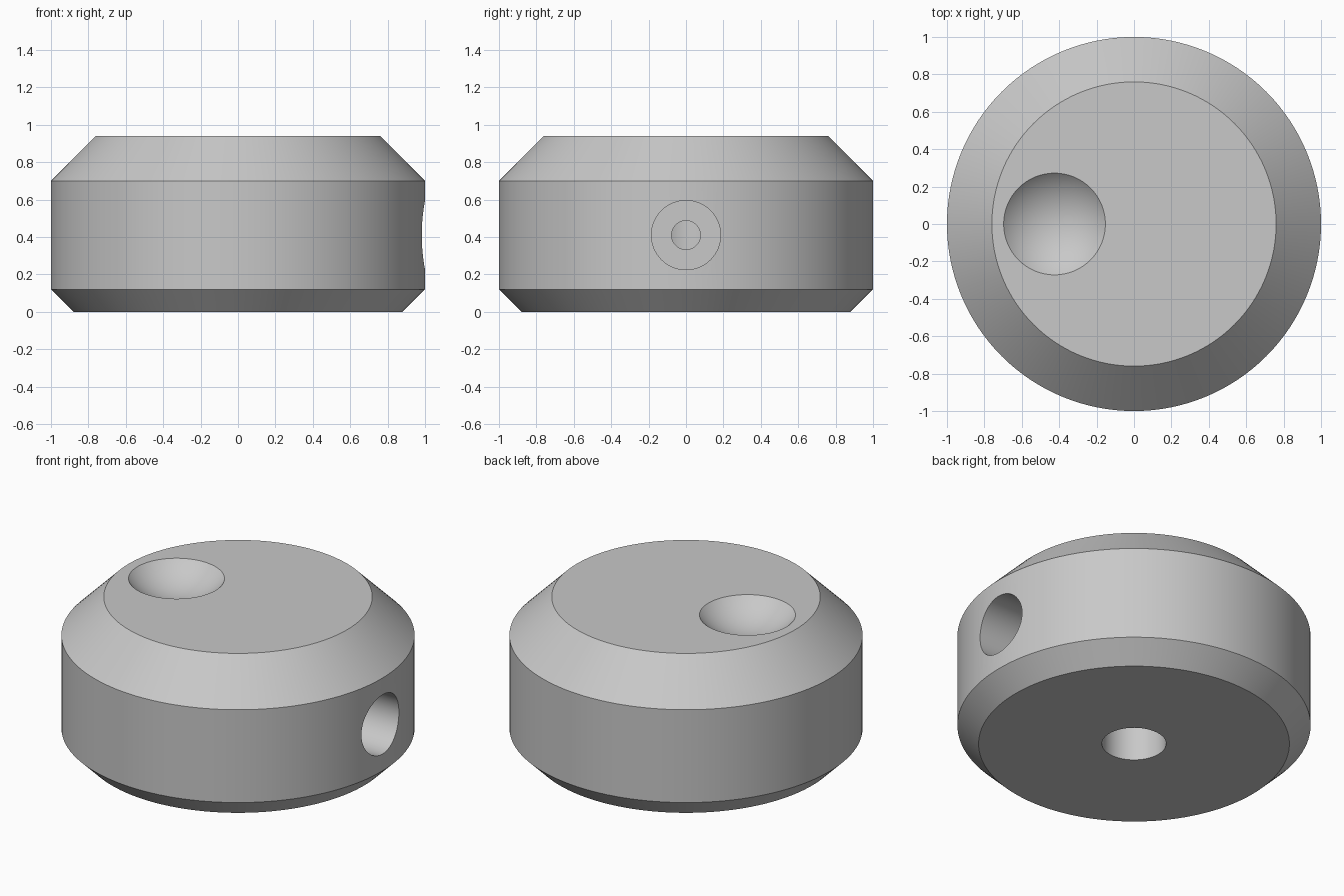
import bpy, bmesh, math
from mathutils import Vector

cube = bpy.data.objects.get("Cube")
if cube:
    bpy.data.objects.remove(cube, do_unlink=True)

grey = bpy.data.materials.new("satin grey")
grey.use_nodes = True
grey.diffuse_color = (0.58, 0.58, 0.58, 1)
grey.node_tree.nodes["Principled BSDF"].inputs["Base Color"].default_value = grey.diffuse_color


def lathe(name, profile, segments=128):
    """Spin a (radius, height) profile that starts and ends on the z axis."""
    bm = bmesh.new()
    verts = [bm.verts.new((r, 0, z)) for r, z in profile]
    edges = [bm.edges.new(pair) for pair in zip(verts, verts[1:])]
    bmesh.ops.spin(bm, geom=verts + edges, cent=(0, 0, 0), axis=(0, 0, 1),
                   angle=2 * math.pi, steps=segments, use_duplicate=False)
    bmesh.ops.remove_doubles(bm, verts=bm.verts, dist=1e-5)
    bmesh.ops.dissolve_limit(bm, angle_limit=0.001, verts=bm.verts, edges=bm.edges)
    bmesh.ops.recalc_face_normals(bm, faces=bm.faces)
    mesh = bpy.data.meshes.new(name)
    bm.to_mesh(mesh)
    bm.free()
    mesh.materials.append(grey)
    obj = bpy.data.objects.new(name, mesh)
    bpy.context.collection.objects.link(obj)
    return obj


def cylinder(name, radius, start, end):
    """Round cutter running from start to end."""
    start, end = Vector(start), Vector(end)
    axis = end - start
    obj = lathe(name, [(0, 0), (radius, 0), (radius, axis.length), (0, axis.length)], 64)
    obj.location = start
    obj.rotation_euler = axis.to_track_quat("Z", "Y").to_euler()
    return obj


# Chamfered knob body
height = 0.94
knob = lathe("knob_body", [(0, 0), (0.88, 0), (1, 0.12), (1, 0.70),
                           (0.76, height), (0, height)])

# Finger dimple: a spherical cap sunk in the top
rim, ball = 0.272, 0.38
rise = math.sqrt(ball ** 2 - rim ** 2)
arc = [(ball * math.sin(math.pi * i / 96), -ball * math.cos(math.pi * i / 96))
       for i in range(97)]
dimple = lathe("dimple_cutter", arc, 96)
dimple.location = (-0.425, 0, height + rise)

# Shaft bore from below, and a stepped set screw hole in the side
screw_z = 0.41
cutters = [
    dimple,
    cylinder("bore_cutter", 0.182, (0, 0, -0.1), (0, 0, 0.7)),
    cylinder("screw_head_cutter", 0.185, (0.5, 0, screw_z), (1.2, 0, screw_z)),
    cylinder("screw_hole_cutter", 0.077, (0, 0, screw_z), (0.6, 0, screw_z)),
]

for cutter in cutters:
    cutter.hide_render = True
    cut = knob.modifiers.new(cutter.name, "BOOLEAN")
    cut.operation = "DIFFERENCE"
    cut.solver = "EXACT"
    cut.object = cutter

# Bake the cuts, then drop the cutters
bpy.context.view_layer.update()
graph = bpy.context.evaluated_depsgraph_get()
result = bpy.data.meshes.new_from_object(knob.evaluated_get(graph))
knob.modifiers.clear()
knob.data = result
for cutter in cutters:
    bpy.data.objects.remove(cutter, do_unlink=True)

bpy.ops.object.select_all(action="DESELECT")
knob.select_set(True)
bpy.context.view_layer.objects.active = knob
bpy.ops.object.shade_smooth_by_angle(angle=math.radians(25))
